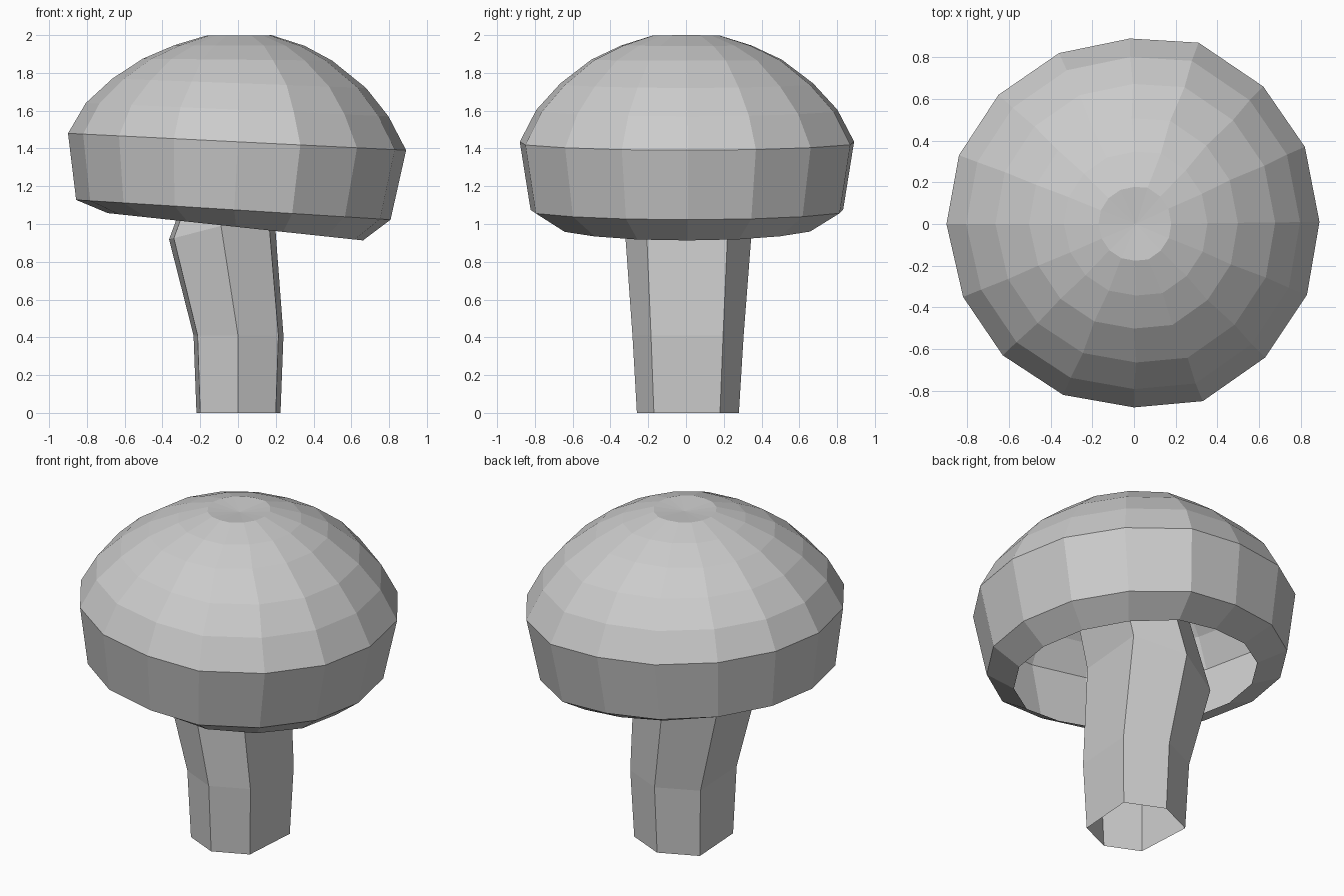
import bpy
from mathutils import Vector


def loft(name, outline, rings, tip=None):
    """Bridge scaled copies of an outline; ring = (cx, z, sx, sy, tilt slope in x)."""
    n = len(outline)
    verts, faces = [], []
    for cx, z, sx, sy, slope in rings:
        for x, y in outline:
            verts.append(Vector((cx + x * sx, y * sy, z + x * sx * slope)))
    for r in range(len(rings) - 1):
        for i in range(n):
            j = (i + 1) % n
            a, b = r * n, (r + 1) * n
            faces.append((a + i, a + j, b + j, b + i))
    if tip:
        verts.append(Vector(tip))
        base = (len(rings) - 1) * n
        for i in range(n):
            faces.append((base + i, base + (i + 1) % n, len(verts) - 1))
    mesh = bpy.data.meshes.new(name)
    mesh.from_pydata(verts, [], faces)
    mesh.update()
    obj = bpy.data.objects.new(name, mesh)
    bpy.context.collection.objects.link(obj)
    return obj


# Cap: hollow, slightly irregular 16-sided dome, open underneath
rim = [(0.89, 0.01), (0.82, 0.37), (0.62, 0.66), (0.31, 0.87),
       (-0.02, 0.89), (-0.36, 0.82), (-0.65, 0.62), (-0.84, 0.33),
       (-0.90, 0.00), (-0.82, -0.35), (-0.63, -0.63), (-0.34, -0.82),
       (0.00, -0.88), (0.33, -0.85), (0.63, -0.64), (0.83, -0.34)]
cap_rings = [
    (-0.01, 0.985, 0.755, 0.755, -0.107),
    (-0.02, 1.075, 0.93, 0.935, -0.063),
    (0.0, 1.435, 1.0, 1.0, -0.05),
    (0.0, 1.605, 0.895, 0.9, -0.044),
    (0.01, 1.745, 0.75, 0.755, -0.037),
    (0.0, 1.87, 0.56, 0.57, -0.01),
    (0.01, 1.945, 0.385, 0.39, -0.005),
    (0.005, 1.998, 0.195, 0.2, 0.008),
]
loft("cap", rim, cap_rings, tip=(0.01, 0.0, 1.983))

# Stem: bent hexagonal tube, open at both ends
hexagon = [(0.20, -0.17), (0.225, 0.18), (0.0, 0.28),
           (-0.22, 0.18), (-0.20, -0.17), (0.0, -0.26)]
stem_rings = [
    (0.0, 0.0, 1.0, 1.0, 0.0),
    (0.0, 0.41, 1.07, 1.09, 0.0),
    (-0.09, 0.99, 1.25, 1.25, 0.26),
    (0.03, 1.37, 1.15, 1.2, 0.26),
]
loft("stem", hexagon, stem_rings)
